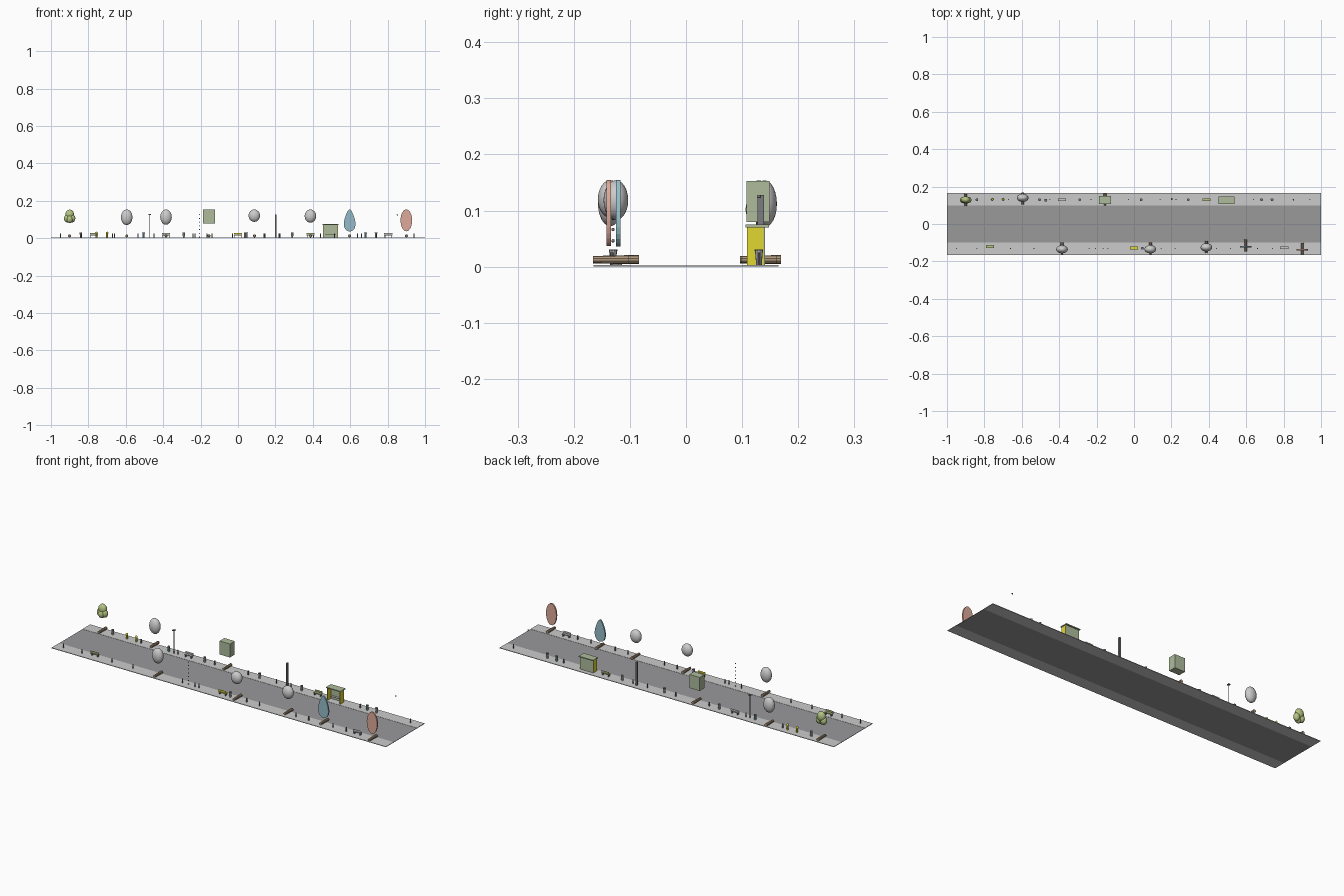
import bpy, bmesh, math
from mathutils import Matrix, Vector

if "Cube" in bpy.data.objects:
    bpy.data.objects.remove(bpy.data.objects["Cube"])

GREEN, OLIVE, YELLOW = (.42, .5, .33), (.45, .55, .22), (.75, .68, .03)
BLUE, RED, BROWN = (.3, .5, .58), (.72, .4, .32), (.42, .31, .2)
DARK, ROAD, PAVE = (.2, .2, .21), (.32, .32, .33), (.6, .6, .61)
TOP = 0.003


def finish(name, bm, color=None, smooth=False):
    me = bpy.data.meshes.new(name)
    bm.to_mesh(me)
    bm.free()
    ob = bpy.data.objects.new(name, me)
    bpy.context.collection.objects.link(ob)
    if color:
        key = "mat_%d_%d_%d" % tuple(int(c * 100) for c in color)
        mat = bpy.data.materials.get(key) or bpy.data.materials.new(key)
        mat.diffuse_color = (*color, 1)
        mat.use_nodes = True
        mat.node_tree.nodes["Principled BSDF"].inputs["Base Color"].default_value = mat.diffuse_color
        me.materials.append(mat)
    if smooth:
        for p in me.polygons:
            p.use_smooth = True
    return ob


def boxes(name, parts, color=None):
    # each part: (x0, x1, y0, y1, z0, z1)
    bm = bmesh.new()
    for x0, x1, y0, y1, z0, z1 in parts:
        m = Matrix.Translation(((x0 + x1) / 2, (y0 + y1) / 2, (z0 + z1) / 2))
        m = m @ Matrix.Diagonal((x1 - x0, y1 - y0, z1 - z0, 1))
        bmesh.ops.create_cube(bm, size=1, matrix=m)
    return finish(name, bm, color)


def cyl(name, p, r, length, color=None, axis='Z', r2=None, seg=10):
    bm = bmesh.new()
    m = Matrix.Translation(p)
    if axis == 'Y':
        m = m @ Matrix.Rotation(math.pi / 2, 4, 'X')
    bmesh.ops.create_cone(bm, cap_ends=True, segments=seg, radius1=r,
                          radius2=r if r2 is None else r2, depth=length, matrix=m)
    return finish(name, bm, color)


def blobs(name, parts, color=None, seg=16, smooth=True):
    # each part: (x, y, z, rx, ry, rz), poles along y
    bm = bmesh.new()
    for x, y, z, rx, ry, rz in parts:
        m = (Matrix.Translation((x, y, z)) @ Matrix.Diagonal((rx, ry, rz, 1))
             @ Matrix.Rotation(math.pi / 2, 4, 'X'))
        bmesh.ops.create_uvsphere(bm, u_segments=seg, v_segments=seg * 3 // 4, radius=1, matrix=m)
    return finish(name, bm, color, smooth)


def flat_crown(name, x, y, z0, z1, half, color, pear=0.0, t=0.008):
    # flat leaf-shaped disc facing the street
    bm = bmesh.new()
    vs = []
    for i in range(28):
        a = math.tau * i / 28
        w = half * math.cos(a) * (1 - pear * math.sin(a))
        vs.append(bm.verts.new((x + w, y - t / 2, (z0 + z1) / 2 + (z1 - z0) / 2 * math.sin(a))))
    f = bm.faces.new(vs)
    ext = bmesh.ops.extrude_face_region(bm, geom=[f])
    bmesh.ops.translate(bm, vec=(0, t, 0),
                        verts=[v for v in ext['geom'] if isinstance(v, bmesh.types.BMVert)])
    bmesh.ops.recalc_face_normals(bm, faces=bm.faces)
    finish(name, bm, color)


# street plates
boxes("road", [(-1, 1, -.1, .1, 0, .002)], ROAD)
for s, n in ((-1, "front"), (1, "back")):
    a, b = sorted((s * .1, s * .165))
    boxes(n + "_pavement", [(-1, 1, a, b, 0, TOP)], PAVE)

# trunks lying across the pavement
for x, y in ((-.9, .128), (-.595, .137), (-.155, .13), (-.385, -.132),
             (.088, -.13), (.387, -.122), (.597, -.116), (.9, -.134)):
    cyl("trunk", (x, y, .0125), .008, .064, BROWN, 'Y', .0065)

# rounded crowns
for x, y, z0, z1, rx in ((-.595, .14, .07, .154, .031), (-.385, -.135, .072, .154, .031),
                         (.087, -.135, .087, .154, .031), (.387, -.125, .083, .154, .031)):
    blobs("round_crown", [(x, y, (z0 + z1) / 2, rx, .022, (z1 - z0) / 2)])
blobs("clustered_crown", [(-.9, .13, .127, .024, .018, .027), (-.914, .128, .106, .017, .016, .022),
                          (-.886, .128, .106, .017, .016, .022), (-.9, .122, .102, .018, .016, .022)],
      OLIVE, 12)
boxes("box_crown", [(-.186, -.124, .108, .149, .08, .153)], GREEN)
flat_crown("pear_crown", .597, -.121, .036, .154, .029, BLUE, .4)
flat_crown("oval_crown", .9, -.138, .037, .154, .031, RED)

# shelter with open front
boxes("shelter_roof_and_back", [(.452, .538, .106, .148, .07, .075),
                                (.455, .535, .138, .141, TOP, .07)], GREEN)
boxes("shelter_sides", [(.455, .458, .109, .141, TOP, .07), (.532, .535, .109, .141, TOP, .07)], YELLOW)
boxes("shelter_seat", [(.465, .525, .124, .136, .02, .023)])

# tall posts
cyl("lamp_post", (-.472, .127, .065), .002, .125, DARK)
boxes("lamp_head", [(-.478, -.466, .12, .134, .125, .129)], DARK)
boxes("sign_post", [(.197, .205, .127, .139, TOP, .128)], DARK)
blobs("bead_post", [(-.205, -.13, .006 + i * .02, .003, .003, .003) for i in range(7)], DARK, 8)
blobs("floating_lamp", [(.852, .13, .125, .004, .004, .003)], DARK, 8)

# benches
for x, y, c in ((-.77, -.12, OLIVE), (0, -.128, YELLOW), (.803, -.126, None),
                (-.385, .13, None), (.387, .13, OLIVE)):
    s = 1 if y > 0 else -1
    b = sorted((y + s * .005, y + s * .007))
    boxes("bench_seat", [(x - .022, x + .022, y - .007, y + .007, .014, .017),
                         (x - .022, x + .022, b[0], b[1], .019, .028)], c)
    boxes("bench_legs", [(x + d - .002, x + d + .002, y - .006, y + .006, TOP, .014)
                         for d in (-.017, .017)], DARK)

# litter bins
for x, y, c in ((-.505, .13, BLUE), (.682, .13, BLUE), (-.84, .13, None), (.038, .13, None),
                (.738, .13, None), (-.29, .13, None), (.29, .13, None), (.045, -.13, None)):
    cyl("bin", (x, y, .0155), .005, .025, c, r2=.007)
    cyl("bin_lid", (x, y, .029), .0075, .003, DARK)

# hydrants
for x in (-.757, -.7):
    cyl("hydrant_body", (x, .132, .014), .005, .022, YELLOW)
    blobs("hydrant_cap", [(x, .132, .028, .007, .006, .007)], YELLOW, 8)

# bollards
for x in (-.67, -.45, -.23, -.03, .14, .225, .64, .94):
    cyl("bollard", (x, .13, .014), .003, .022, DARK)
for x in (-.95, -.84, -.66, -.535, -.24, -.165, -.14, .145, .22, .44, .515, .66, .74):
    cyl("bollard", (x, -.132, .014), .003, .022, DARK)
